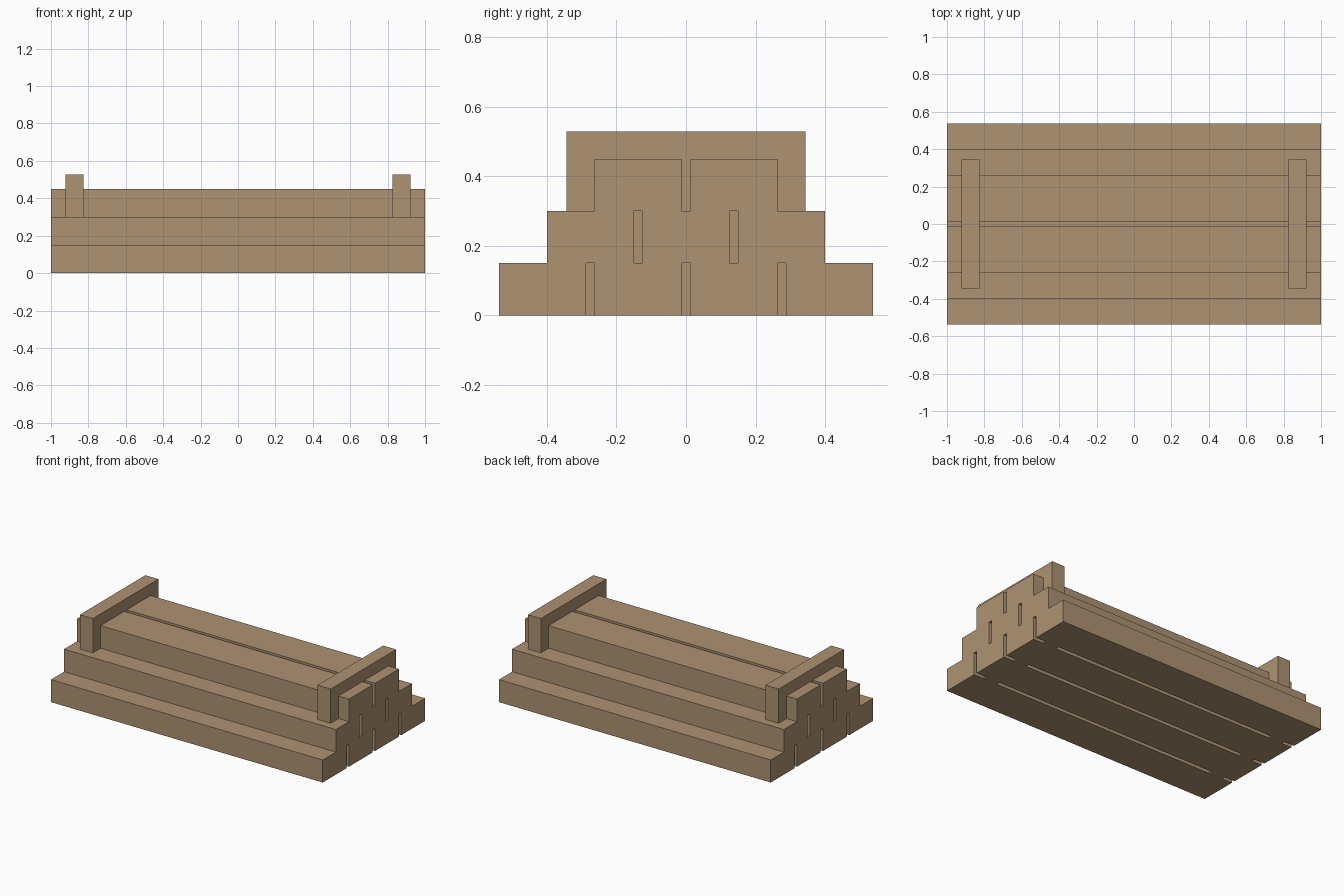
import bpy

if "Cube" in bpy.data.objects:
    bpy.data.objects.remove(bpy.data.objects["Cube"])

mat = bpy.data.materials.new("timber")
mat.diffuse_color = (0.42, 0.29, 0.17, 1)
mat.use_nodes = True
mat.node_tree.nodes["Principled BSDF"].inputs["Base Color"].default_value = mat.diffuse_color


def box(name, x0, x1, y0, y1, z0, z1):
    bpy.ops.mesh.primitive_cube_add(size=1, location=((x0 + x1) / 2, (y0 + y1) / 2, (z0 + z1) / 2))
    ob = bpy.context.object
    ob.name = name
    ob.scale = (x1 - x0, y1 - y0, z1 - z0)
    bpy.ops.object.transform_apply(location=False, rotation=False, scale=True)
    ob.data.materials.append(mat)
    return ob


WIDTH, HEIGHT, PITCH = 0.25, 0.15, 0.275

# Stacked beams: four, three, then two, with narrow gaps between
for layer, count in enumerate((4, 3, 2)):
    for i in range(count):
        y = (i - (count - 1) / 2) * PITCH
        box(f"beam_{layer + 1}_{i + 1}", -1, 1, y - WIDTH / 2, y + WIDTH / 2,
            layer * HEIGHT, (layer + 1) * HEIGHT)

# Upright cross boards through the whole stack near each end
for side, name in ((-1, "left"), (1, "right")):
    x = side * 0.875
    box(f"cross_board_{name}", x - 0.048, x + 0.048, -0.344, 0.344, 0, 0.528)
